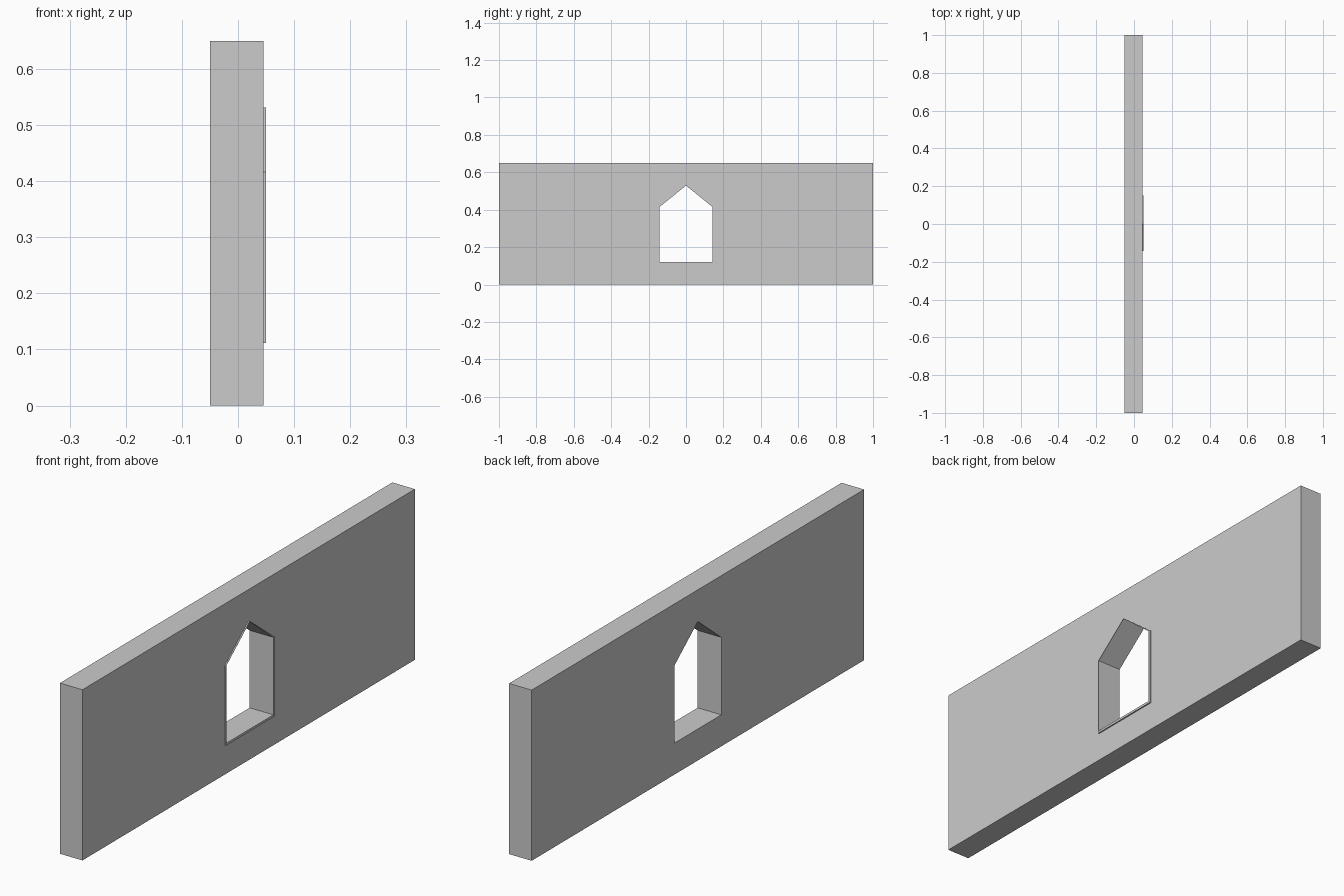
import bpy, bmesh

if "Cube" in bpy.data.objects:
    bpy.data.objects.remove(bpy.data.objects["Cube"])

X_BACK, X_FACE, X_RIM = -0.05, 0.045, 0.05

# Profiles in (y, z)
slab = [(-1, 0), (1, 0), (1, 0.65), (-1, 0.65)]
opening = [(-0.141, 0.12), (0.141, 0.12), (0.141, 0.415), (0, 0.529), (-0.141, 0.415)]
rim_outer = [(-0.143, 0.111), (0.151, 0.111), (0.151, 0.413), (0, 0.531), (-0.143, 0.416)]


def finish(name, bm):
    bmesh.ops.recalc_face_normals(bm, faces=bm.faces)
    mesh = bpy.data.meshes.new(name)
    bm.to_mesh(mesh)
    bm.free()
    obj = bpy.data.objects.new(name, mesh)
    bpy.context.collection.objects.link(obj)
    return obj


def ring(bm, profile, x):
    return [bm.verts.new((x, y, z)) for y, z in profile]


def bridge(bm, a, b):
    n = len(a)
    for i in range(n):
        j = (i + 1) % n
        bm.faces.new((a[i], a[j], b[j], b[i]))


def prism(name, profile, x0, x1):
    bm = bmesh.new()
    a, b = ring(bm, profile, x0), ring(bm, profile, x1)
    bridge(bm, a, b)
    bm.faces.new(a)
    bm.faces.new(b)
    return finish(name, bm)


# Wall slab with the pointed window cut through it
wall = prism("wall", slab, X_BACK, X_FACE)
cutter = prism("window_cutter", opening, -0.2, 0.2)
cutter.hide_render = True
cutter.hide_viewport = True
cut = wall.modifiers.new("window", 'BOOLEAN')
cut.operation = 'DIFFERENCE'
cut.solver = 'EXACT'
cut.object = cutter

# Thin raised rim around the window on the +x face
bm = bmesh.new()
loops = [ring(bm, opening, X_FACE), ring(bm, opening, X_RIM),
         ring(bm, rim_outer, X_RIM), ring(bm, rim_outer, X_FACE)]
for a, b in zip(loops, loops[1:] + loops[:1]):
    bridge(bm, a, b)
finish("window_rim", bm)
